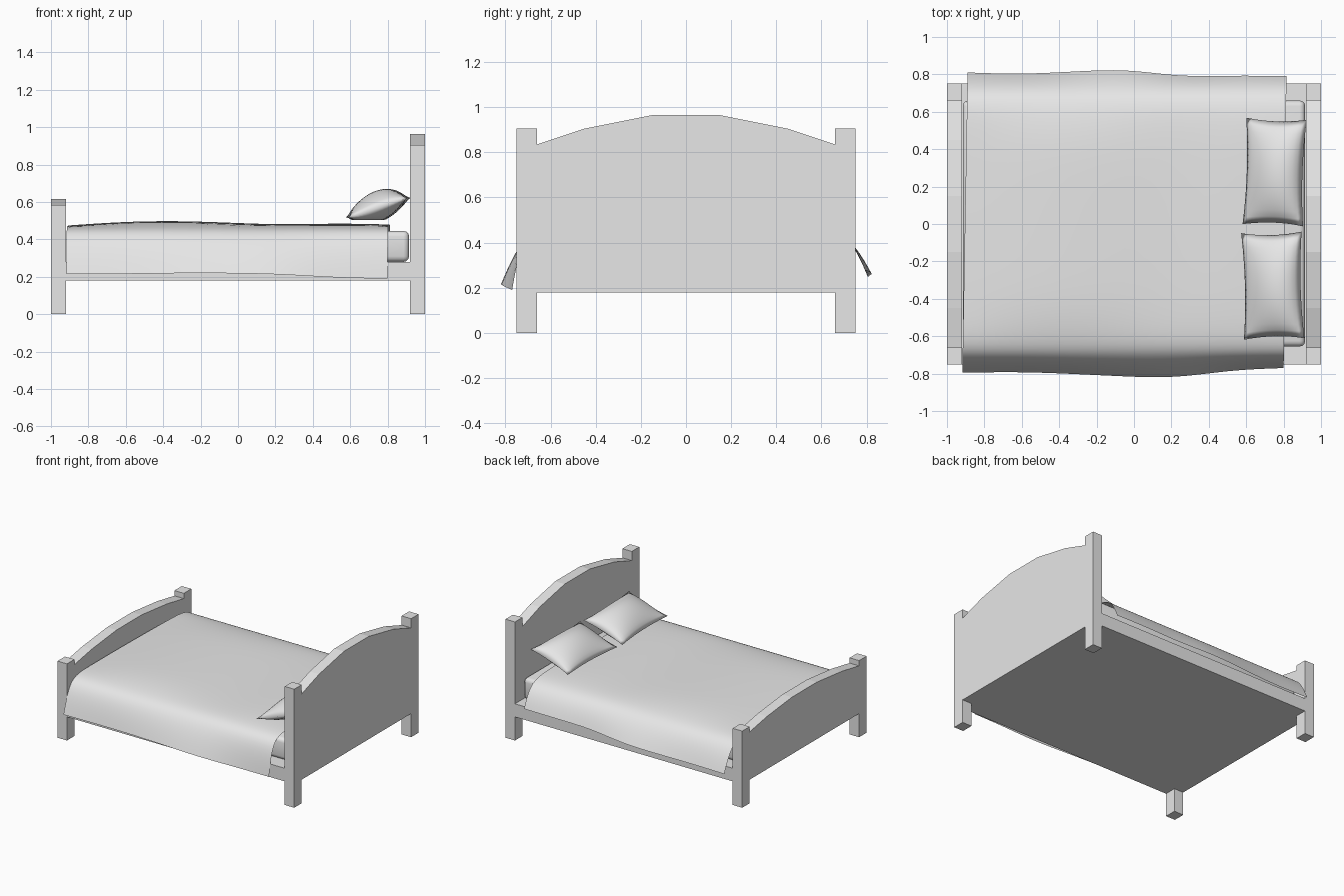
import bpy, bmesh, math
from mathutils import Matrix, Vector

if "Cube" in bpy.data.objects:
    bpy.data.objects.remove(bpy.data.objects["Cube"])

grey = bpy.data.materials.new("plain_grey")
grey.use_nodes = True
grey.diffuse_color = (0.8, 0.8, 0.8, 1)
grey.node_tree.nodes["Principled BSDF"].inputs["Base Color"].default_value = (0.8, 0.8, 0.8, 1)


def finish(name, bm, smooth=False):
    """Turn a bmesh into a named, coloured object."""
    mesh = bpy.data.meshes.new(name)
    bm.to_mesh(mesh)
    bm.free()
    mesh.materials.append(grey)
    obj = bpy.data.objects.new(name, mesh)
    bpy.context.collection.objects.link(obj)
    if smooth:
        for poly in mesh.polygons:
            poly.use_smooth = True
    return obj


def box(name, low, high, bevel=0):
    low, high = Vector(low), Vector(high)
    bm = bmesh.new()
    bmesh.ops.create_cube(bm, size=1)
    for v in bm.verts:
        v.co = (low + high) / 2 + v.co * (high - low)
    if bevel:
        bmesh.ops.bevel(bm, geom=bm.edges[:], offset=bevel, segments=3,
                        profile=0.5, affect='EDGES')
    return finish(name, bm)


def grid_faces(bm, rows):
    for a, b in zip(rows, rows[1:]):
        for i in range(len(a) - 1):
            bm.faces.new((a[i], b[i], b[i + 1], a[i + 1]))


def end_board(name, x, post_top, arch):
    """Arched board with its two posts as one extruded outline."""
    half = [(0.66, 0.18), (0.66, 0), (0.75, 0), (0.75, post_top), (0.66, post_top)]
    half += list(zip((0.66, 0.45, 0.15), arch))
    outline = half + [(-y, z) for y, z in reversed(half)]
    bm = bmesh.new()
    face = bm.faces.new([bm.verts.new((x, y, z)) for y, z in outline])
    result = bmesh.ops.extrude_face_region(bm, geom=[face])
    moved = [g for g in result["geom"] if isinstance(g, bmesh.types.BMVert)]
    bmesh.ops.translate(bm, verts=moved, vec=(0.08, 0, 0))
    bmesh.ops.recalc_face_normals(bm, faces=bm.faces[:])
    return finish(name, bm)


# Wooden frame and mattress
end_board("headboard", 0.92, 0.905, (0.835, 0.905, 0.965))
end_board("footboard", -1.0, 0.585, (0.545, 0.583, 0.615))
box("bed_base", (-0.92, -0.75, 0.18), (0.92, 0.75, 0.28))
mattress = box("mattress", (-0.915, -0.655, 0.28), (0.915, 0.66, 0.445), 0.03)
bpy.context.view_layer.objects.active = mattress
mattress.select_set(True)
bpy.ops.object.shade_smooth_by_angle(angle=math.radians(40))

# Blanket: front hem y, z, top height, back hem y, z at even steps along the bed
stations = [
    (-0.795, 0.215, 0.475, 0.81, 0.25),
    (-0.79, 0.215, 0.495, 0.80, 0.25),
    (-0.80, 0.22, 0.50, 0.815, 0.255),
    (-0.815, 0.22, 0.49, 0.83, 0.265),
    (-0.825, 0.215, 0.478, 0.785, 0.28),
    (-0.78, 0.195, 0.487, 0.795, 0.285),
    (-0.77, 0.19, 0.48, 0.79, 0.285),
]


def drape(hem_y, hem_z, top):
    """Half cross-section from the hem up to the flat top."""
    side = math.copysign(1, hem_y)
    mid = (0.5 * (hem_y + side * 0.71) + side * 0.01, 0.5 * (hem_z + 0.43))
    return [(hem_y, hem_z), mid, (side * 0.71, 0.43), (side * 0.63, 0.468),
            (side * 0.45, top - 0.003), (side * 0.2, top)]


bm = bmesh.new()
rows = []
for i, (fy, fz, top, by, bz) in enumerate(stations):
    s = i / (len(stations) - 1)
    row = []
    for y, z in drape(fy, fz, top) + drape(by, bz, top)[::-1]:
        t = (y + 0.8) / 1.6
        start, end = -0.918 + 0.028 * t, 0.80 + 0.015 * t
        row.append(bm.verts.new((start + (end - start) * s, y, z)))
    rows.append(row)
grid_faces(bm, rows)
blanket = finish("blanket", bm, smooth=True)
sub = blanket.modifiers.new("soften", 'SUBSURF')
sub.levels = sub.render_levels = 2
sub.boundary_smooth = 'PRESERVE_CORNERS'


# Pillows: two puffed sheets welded along a pinched seam, leaning on the headboard
def pillow(name, centre, spin):
    n = 16
    bm = bmesh.new()
    place = (Matrix.Translation(centre) @ Matrix.Rotation(spin, 4, 'Z')
             @ Matrix.Rotation(math.radians(-18), 4, 'Y'))
    for sign, puff in ((1, 0.085), (-1, 0.075)):
        rows = []
        for i in range(n + 1):
            u = 2 * i / n - 1
            row = []
            for j in range(n + 1):
                v = 2 * j / n - 1
                x = 0.17 * u * (1 - 0.08 * (1 - v * v))
                y = 0.285 * v * (1 - 0.05 * (1 - u * u))
                swell = max(0, (1 - u * u) * (1 - v * v)) ** 0.65
                z = sign * puff * swell * (1 + 0.25 * u * sign)
                co = place @ Vector((x, y, z))
                co.z = max(co.z, 0.503)
                row.append(bm.verts.new(co))
            rows.append(row)
        grid_faces(bm, rows)
    bmesh.ops.remove_doubles(bm, verts=bm.verts[:], dist=0.0005)
    bmesh.ops.recalc_face_normals(bm, faces=bm.faces[:])
    return finish(name, bm, smooth=True)


pillow("left_pillow", (0.752, 0.278, 0.57), math.radians(-2))
pillow("right_pillow", (0.742, -0.33, 0.57), math.radians(1.5))
